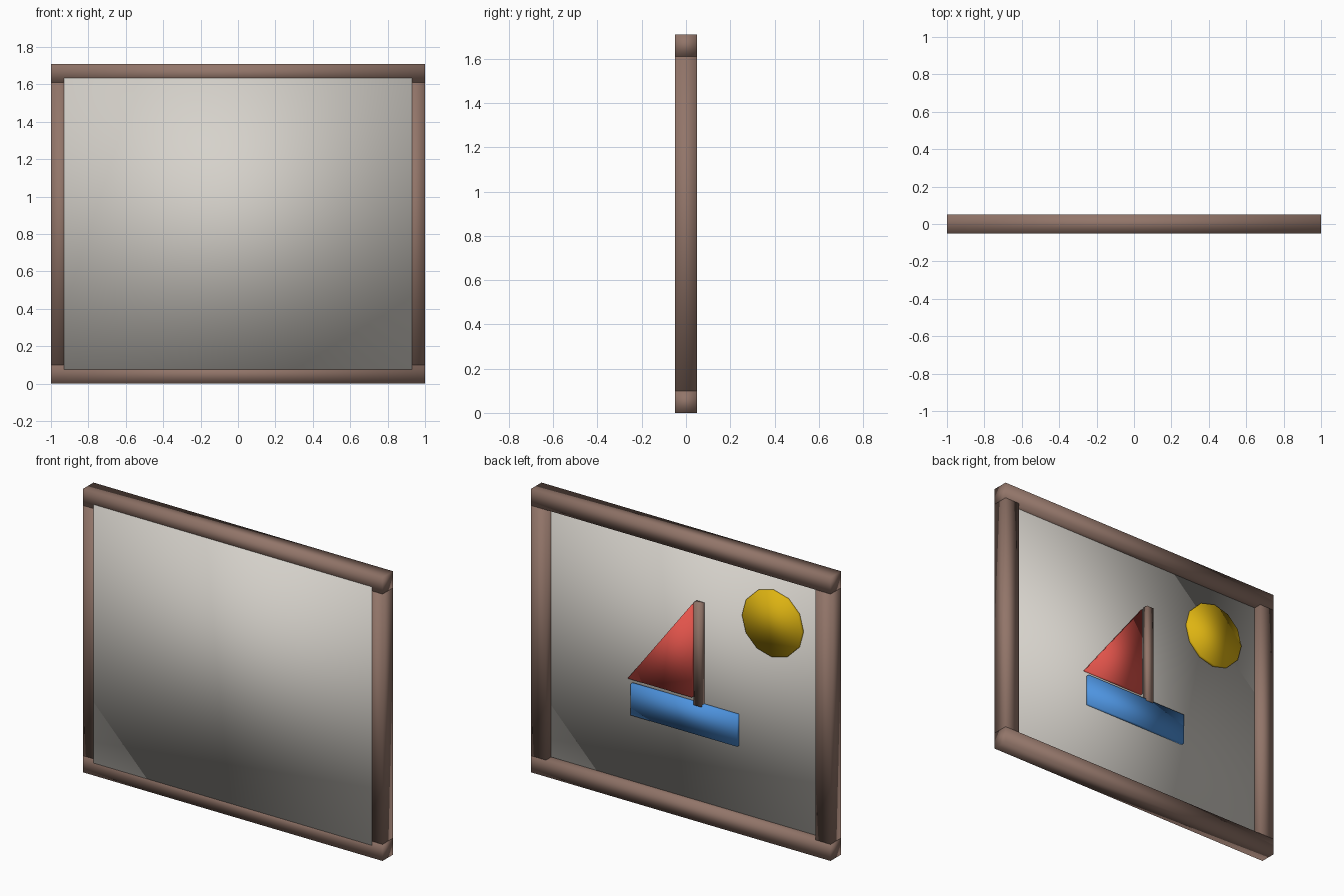
import bpy, bmesh, math

if "Cube" in bpy.data.objects:
    bpy.data.objects.remove(bpy.data.objects["Cube"])


def material(name, rgb):
    """Flat colour given as sRGB bytes, stored as linear values."""
    def lin(c):
        c /= 255
        return c / 12.92 if c <= 0.04045 else ((c + 0.055) / 1.055) ** 2.4
    m = bpy.data.materials.new(name)
    m.diffuse_color = (*[lin(c) for c in rgb], 1)
    m.use_nodes = True
    m.node_tree.nodes["Principled BSDF"].inputs["Base Color"].default_value = m.diffuse_color
    return m


WOOD = material("brown wood", (146, 117, 105))
CANVAS = material("warm grey canvas", (214, 210, 203))
RED = material("red", (226, 84, 75))
BLUE = material("blue", (78, 148, 224))
YELLOW = material("yellow", (222, 180, 18))


def plate(name, outline, y0, y1, mat):
    """Extrude an x/z outline from y0 to y1, with smooth shared normals."""
    bm = bmesh.new()
    front = [bm.verts.new((x, y0, z)) for x, z in outline]
    back = [bm.verts.new((x, y1, z)) for x, z in outline]
    bm.faces.new(front)
    bm.faces.new(back[::-1])
    n = len(outline)
    for i in range(n):
        j = (i + 1) % n
        bm.faces.new((front[i], back[i], back[j], front[j]))
    bmesh.ops.recalc_face_normals(bm, faces=bm.faces)
    for f in bm.faces:
        f.smooth = True
    mesh = bpy.data.meshes.new(name)
    bm.to_mesh(mesh)
    bm.free()
    mesh.materials.append(mat)
    obj = bpy.data.objects.new(name, mesh)
    bpy.context.collection.objects.link(obj)
    return obj


def box(name, x0, x1, z0, z1, y0, y1, mat):
    return plate(name, [(x0, z0), (x1, z0), (x1, z1), (x0, z1)], y0, y1, mat)


# Frame: full-width rails with posts between them
H, T, D = 1.71, 0.10, 0.05
box("bottom_rail", -1, 1, 0, T, -D, D, WOOD)
box("top_rail", -1, 1, H - T, H, -D, D, WOOD)
box("left_post", -1, -1 + T, T, H - T, -D, D, WOOD)
box("right_post", 1 - T, 1, T, H - T, -D, D, WOOD)

# Canvas panel, let into the frame on the -y side
box("canvas", -0.93, 0.93, 0.075, 1.635, -D - 0.0006, 0.0, CANVAS)

# Sailing boat on the +y side
box("hull", -0.355, 0.355, 0.505, 0.695, -0.01, 0.02, BLUE)
box("mast", -0.122, -0.072, 0.685, 1.305, -0.005, 0.03, WOOD)
plate("sail", [(-0.05, 0.72), (0.378, 0.72), (-0.05, 1.28)], -0.01, 0.017, RED)

# Sun: twelve-sided disc
ring = [(-0.586 + 0.2 * math.cos(math.tau * i / 12),
         1.307 + 0.2 * math.sin(math.tau * i / 12)) for i in range(12)]
plate("sun", ring, -0.01, 0.018, YELLOW)
